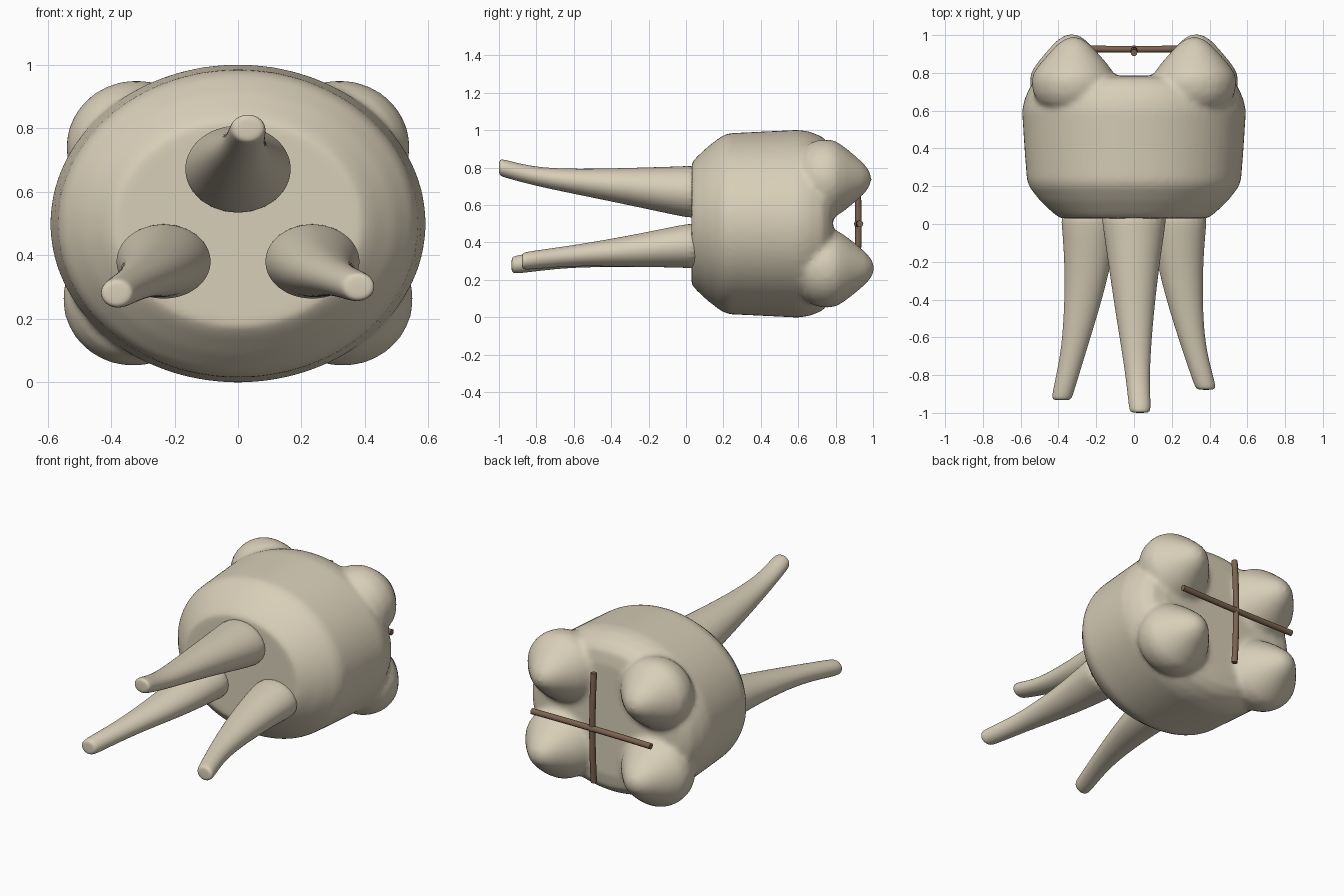
import bpy, bmesh, math

if "Cube" in bpy.data.objects:
    bpy.data.objects.remove(bpy.data.objects["Cube"])


def material(name, rgb):
    m = bpy.data.materials.new(name)
    m.diffuse_color = (*rgb, 1)
    m.use_nodes = True
    m.node_tree.nodes["Principled BSDF"].inputs["Base Color"].default_value = m.diffuse_color
    return m


ivory = material("ivory", (0.69, 0.62, 0.48))
brown = material("brown", (0.20, 0.125, 0.08))


def add_loft(bm, rings, sides=32):
    """Skin elliptical rings (x, y, z, rx, rz) running along y, with closed ends."""
    loops = []
    for x, y, z, rx, rz in rings:
        loops.append([bm.verts.new((x + rx * math.cos(a), y, z + rz * math.sin(a)))
                      for a in (2 * math.pi * i / sides for i in range(sides))])
    for a, b in zip(loops, loops[1:]):
        for i in range(sides):
            j = (i + 1) % sides
            bm.faces.new((a[i], a[j], b[j], b[i]))
    bm.faces.new(loops[0])
    bm.faces.new(loops[-1])


def finish(name, bm, mat):
    bmesh.ops.recalc_face_normals(bm, faces=bm.faces)
    for f in bm.faces:
        f.smooth = True
    me = bpy.data.meshes.new(name)
    bm.to_mesh(me)
    bm.free()
    me.materials.append(mat)
    ob = bpy.data.objects.new(name, me)
    bpy.context.collection.objects.link(ob)
    return ob


# Crown: oval barrel and four cusps fused into one smooth skin
bm = bmesh.new()
barrel = [(0.03, 0.39, 0.325), (0.055, 0.425, 0.355), (0.12, 0.495, 0.415),
          (0.19, 0.55, 0.468), (0.23, 0.567, 0.484), (0.40, 0.58, 0.492),
          (0.60, 0.593, 0.502), (0.66, 0.58, 0.493), (0.73, 0.55, 0.465),
          (0.77, 0.50, 0.42), (0.785, 0.42, 0.34)]
add_loft(bm, [(0, y, 0.5, rx, rz) for y, rx, rz in barrel], 64)
cusp = [(0.62, 0.14), (0.64, 0.18), (0.69, 0.207), (0.75, 0.217), (0.80, 0.207),
        (0.85, 0.172), (0.90, 0.13), (0.95, 0.085), (0.98, 0.045), (0.992, 0.012)]
for x, z, lift in ((-0.32, 0.74, 0), (0.32, 0.74, 0), (-0.33, 0.262, 0.015), (0.33, 0.262, 0.015)):
    add_loft(bm, [(x, y + lift * (y - 0.62) / 0.37, z, r * 1.03, r * 0.98) for y, r in cusp])
crown = finish("crown", bm, ivory)
remesh = crown.modifiers.new("fuse", 'REMESH')
remesh.mode = 'VOXEL'
remesh.voxel_size = 0.016
remesh.use_smooth_shade = True
soften = crown.modifiers.new("soften", 'SMOOTH')
soften.factor = 0.5
soften.iterations = 8

# Roots: three tapered, curving prongs
roots = {
    "upper_root": [(0, 0.08, 0.67, 0.178, 0.147), (0, 0.0, 0.67, 0.168, 0.138),
                   (0, -0.25, 0.694, 0.131, 0.107), (0.004, -0.5, 0.716, 0.098, 0.077),
                   (0.018, -0.8, 0.748, 0.062, 0.048), (0.031, -0.97, 0.796, 0.059, 0.049),
                   (0.032, -0.995, 0.80, 0.052, 0.044), (0.032, -1.0, 0.80, 0.03, 0.026)],
    "left_root": [(-0.235, 0.08, 0.38, 0.158, 0.128), (-0.233, 0.0, 0.383, 0.15, 0.117),
                  (-0.246, -0.25, 0.357, 0.119, 0.09), (-0.285, -0.5, 0.335, 0.087, 0.066),
                  (-0.325, -0.7, 0.312, 0.064, 0.053), (-0.378, -0.90, 0.282, 0.057, 0.05),
                  (-0.382, -0.928, 0.28, 0.05, 0.044), (-0.382, -0.933, 0.28, 0.03, 0.026)],
    "right_root": [(0.235, 0.08, 0.38, 0.158, 0.128), (0.233, 0.0, 0.383, 0.15, 0.117),
                   (0.246, -0.25, 0.357, 0.117, 0.09), (0.283, -0.5, 0.338, 0.083, 0.064),
                   (0.322, -0.68, 0.322, 0.062, 0.052), (0.375, -0.85, 0.302, 0.058, 0.049),
                   (0.380, -0.873, 0.30, 0.05, 0.043), (0.380, -0.878, 0.30, 0.03, 0.026)],
}
for name, rings in roots.items():
    ob = finish(name, bm=(b := bmesh.new(), add_loft(b, rings, 24))[0], mat=ivory)
    ob.modifiers.new("smooth", 'SUBSURF').levels = 2
    ob.modifiers["smooth"].render_levels = 2


# Groove cross: two slightly bowed rods with a small ball at the crossing
def rod(name, points, radius):
    cu = bpy.data.curves.new(name, 'CURVE')
    cu.dimensions = '3D'
    cu.bevel_depth = radius
    cu.bevel_resolution = 3
    cu.use_fill_caps = True
    sp = cu.splines.new('POLY')
    sp.points.add(len(points) - 1)
    for p, co in zip(sp.points, points):
        p.co = (*co, 1)
    cu.materials.append(brown)
    bpy.context.collection.objects.link(bpy.data.objects.new(name, cu))


steps = [i / 6 for i in range(-6, 7)]
rod("horizontal_groove_rod", [(0.41 * t, 0.925 + 0.005 * t * t, 0.5) for t in steps], 0.018)
rod("vertical_groove_rod", [(0, 0.922 - 0.015 * t * t, 0.5 + 0.34 * t) for t in steps], 0.018)
bm = bmesh.new()
bmesh.ops.create_uvsphere(bm, u_segments=16, v_segments=10, radius=0.023)
bmesh.ops.translate(bm, verts=bm.verts, vec=(0, 0.922, 0.5))
finish("groove_centre", bm, brown)
